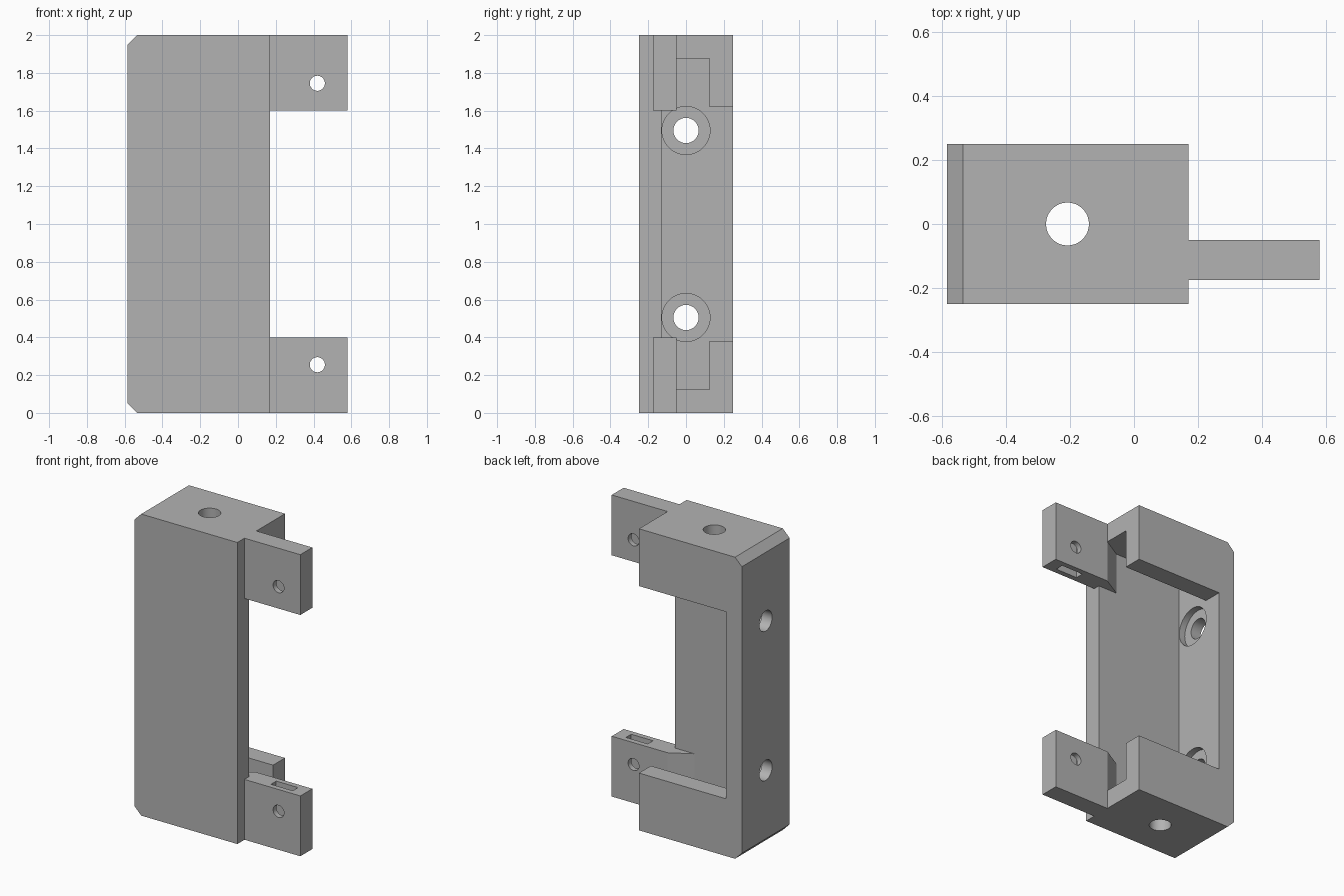
import bpy
from math import pi, radians

if "Cube" in bpy.data.objects:
    bpy.data.objects.remove(bpy.data.objects["Cube"], do_unlink=True)

grey = bpy.data.materials.new("plain grey")
grey.use_nodes = True
grey.diffuse_color = (0.45, 0.45, 0.45, 1)
grey.node_tree.nodes["Principled BSDF"].inputs["Base Color"].default_value = (0.45, 0.45, 0.45, 1)


def prism(name, profile, lo, hi, axis="z"):
    """Extrude an outline from lo to hi: (x, y) along z or (x, z) along y."""
    place = (lambda p, h: (p[0], p[1], h)) if axis == "z" else (lambda p, h: (p[0], h, p[1]))
    n = len(profile)
    verts = [place(p, h) for h in (lo, hi) for p in profile]
    faces = [tuple(range(n))[::-1], tuple(range(n, 2 * n))]
    faces += [(i, (i + 1) % n, n + (i + 1) % n, n + i) for i in range(n)]
    mesh = bpy.data.meshes.new(name)
    mesh.from_pydata(verts, [], faces)
    if axis == "y":
        mesh.flip_normals()
    mesh.materials.append(grey)
    obj = bpy.data.objects.new(name, mesh)
    bpy.context.collection.objects.link(obj)
    return obj


def box(name, x, y, z):
    return prism(name, [(x[0], y[0]), (x[1], y[0]), (x[1], y[1]), (x[0], y[1])], *z)


def rod(name, radius, length, centre, axis):
    turn = {"x": (0, pi / 2, 0), "y": (pi / 2, 0, 0), "z": (0, 0, 0)}[axis]
    bpy.ops.mesh.primitive_cylinder_add(vertices=48, radius=radius, depth=length,
                                        location=centre, rotation=turn)
    obj = bpy.context.object
    obj.name = name
    obj.data.materials.append(grey)
    return obj


def combine(target, other, operation):
    """Apply a boolean and discard the second object."""
    mod = target.modifiers.new(operation, "BOOLEAN")
    mod.operation, mod.solver, mod.object = operation, "EXACT", other
    bpy.context.view_layer.objects.active = target
    bpy.ops.object.modifier_apply(modifier=mod.name)
    bpy.data.objects.remove(other, do_unlink=True)


# Chamfered block
left, right, cham = -0.585, 0.17, 0.05
body = prism("bracket_body", [(left + cham, 0), (right, 0), (right, 2), (left + cham, 2),
                              (left, 2 - cham), (left, cham)], -0.25, 0.25, "y")

# Open cavity, with narrower pockets running into both end blocks
combine(body, box("cavity", (-0.467, 0.5), (-0.13, 0.5), (0.38, 1.62)), "DIFFERENCE")
combine(body, box("pocket", (-0.467, 0.5), (-0.13, 0.125), (0.125, 1.875)), "DIFFERENCE")

# Tabs with a ramp into the cavity, a cross hole and a nut slot
tab_outline = [(0.03, -0.175), (0.58, -0.175), (0.58, -0.05), (right, -0.05), (0.03, -0.13)]
for z0, z1, hole_z, slot in ((0, 0.4, 0.255, (0.17, 0.5)), (1.6, 2, 1.745, (1.5, 1.83))):
    tab = prism("tab", tab_outline, z0, z1)
    combine(body, tab, "UNION")
    combine(body, rod("tab_hole", 0.04, 0.4, (0.42, -0.11, hole_z), "y"), "DIFFERENCE")
    combine(body, box("nut_slot", (0.34, 0.5), (-0.14, -0.085), slot), "DIFFERENCE")

# Counterbored holes in the side wall
for z in (0.505, 1.495):
    combine(body, rod("wall_hole", 0.067, 0.4, (-0.55, 0, z), "x"), "DIFFERENCE")
    combine(body, rod("counterbore", 0.127, 0.09, (-0.465, 0, z), "x"), "DIFFERENCE")

# Holes through both end blocks
combine(body, rod("end_hole", 0.067, 2.4, (-0.208, 0, 1), "z"), "DIFFERENCE")

bpy.ops.object.select_all(action="DESELECT")
body.select_set(True)
bpy.context.view_layer.objects.active = body
bpy.ops.object.shade_smooth_by_angle(angle=radians(25))
